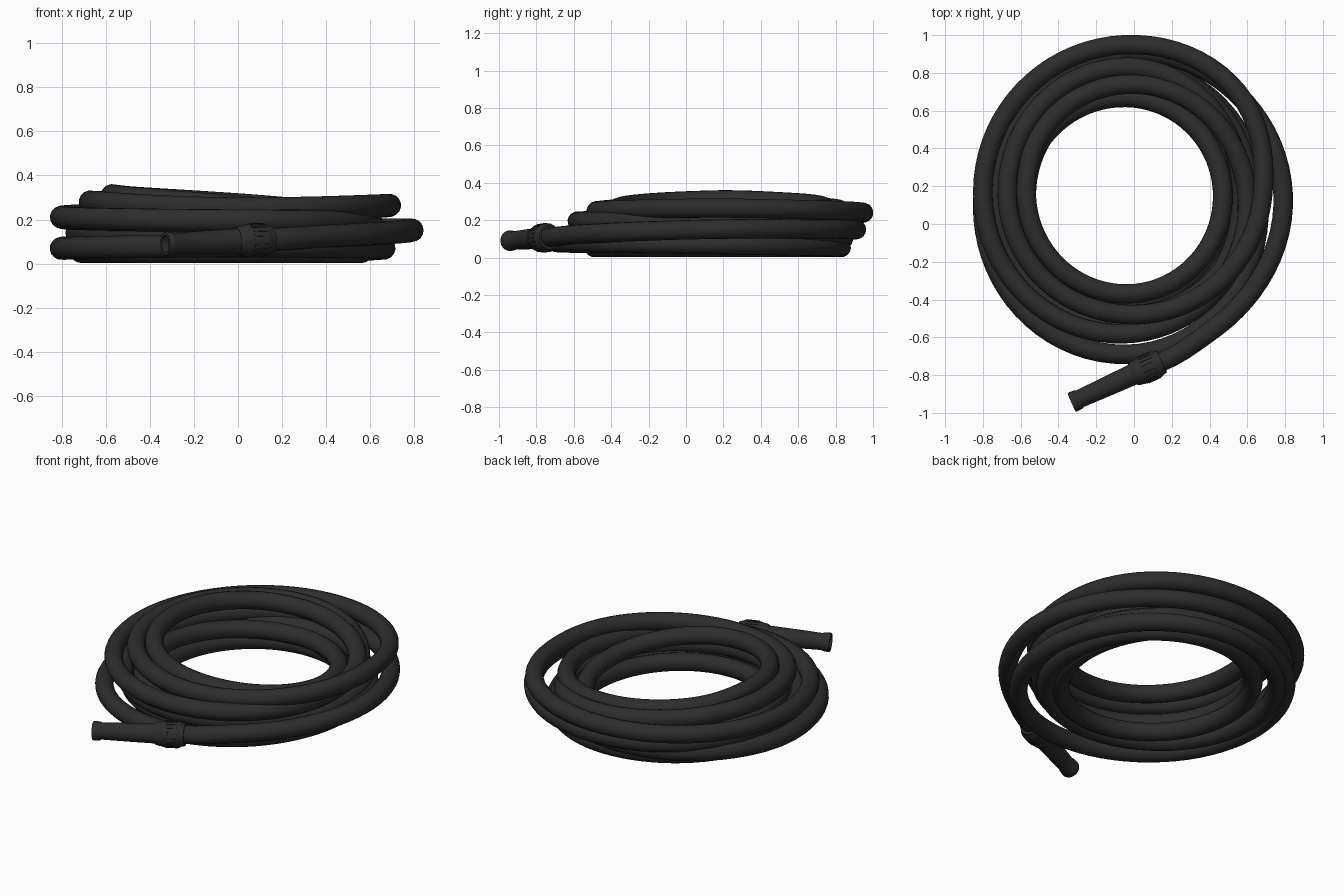
import bpy
import bmesh
import math
from mathutils import Vector, Matrix

default_cube = bpy.data.objects.get("Cube")
if default_cube:
    bpy.data.objects.remove(default_cube, do_unlink=True)

HOSE_RADIUS = 0.052
COIL_CENTRE = Vector((-0.03, 0.14, 0))
NOZZLE_START = Vector((0.13, -0.735, 0.108))
NOZZLE_TIP = Vector((-0.33, -0.945, 0.09))

rubber = bpy.data.materials.new("black rubber")
rubber.use_nodes = True
rubber_colour = (0.026, 0.026, 0.026, 1)
rubber.diffuse_color = rubber_colour
shader = rubber.node_tree.nodes["Principled BSDF"]
shader.inputs["Base Color"].default_value = rubber_colour
shader.inputs["Roughness"].default_value = 0.7


def smooth_object(obj, angle=40):
    bpy.ops.object.select_all(action='DESELECT')
    obj.select_set(True)
    bpy.context.view_layer.objects.active = obj
    bpy.ops.object.shade_smooth_by_angle(angle=math.radians(angle))


def mesh_object(name, bm, matrix):
    bmesh.ops.recalc_face_normals(bm, faces=bm.faces)
    mesh = bpy.data.meshes.new(name)
    bm.to_mesh(mesh)
    bm.free()
    mesh.materials.append(rubber)
    obj = bpy.data.objects.new(name, mesh)
    obj.matrix_world = matrix
    bpy.context.collection.objects.link(obj)
    smooth_object(obj)


def lathe(name, profile, matrix, sides=32):
    """Spin (distance, radius) pairs around the local z axis."""
    bm = bmesh.new()
    verts = [bm.verts.new((radius, 0, dist)) for dist, radius in profile]
    edges = [bm.edges.new(pair) for pair in zip(verts, verts[1:])]
    bmesh.ops.spin(bm, geom=verts + edges, cent=(0, 0, 0), axis=(0, 0, 1),
                   angle=math.tau, steps=sides)
    bmesh.ops.remove_doubles(bm, verts=bm.verts, dist=0.0001)
    mesh_object(name, bm, matrix)


def interpolate(keys, angle):
    """Hermite blend of radius and height between uneven angle keys."""
    last = len(keys) - 1
    i = max(k for k in range(last) if keys[k][0] <= angle)

    def slope(k, channel):
        a, b = keys[max(k - 1, 0)], keys[min(k + 1, last)]
        return (b[channel] - a[channel]) / (b[0] - a[0])

    a, b = keys[i], keys[i + 1]
    span = b[0] - a[0]
    t = (angle - a[0]) / span
    ease = t * t * (3 - 2 * t)
    return [a[c] + (b[c] - a[c]) * ease
            + span * t * (1 - t) * ((1 - t) * slope(i, c) - t * slope(i + 1, c))
            for c in (1, 2)]


# Coil turns: (radius, height) at the right, back, left and front of each turn
turns = [
    [(.82, .152), (.77, .15), (.70, .14), (.69, .13)],
    [(.60, .13), (.69, .25), (.64, .28), (.62, .25)],
    [(.71, .265), (.81, .24), (.77, .21), (.72, .195)],
    [(.63, .20), (.60, .27), (.54, .308), (.51, .26)],
    [(.50, .17), (.53, .13), (.57, .14), (.62, .14)],
    [(.64, .10), (.70, .10), (.77, .07), (.83, .08)],
    [(.69, .07), (.69, .055), (.68, .055), (.63, .055)],
    [(.59, .055), (.58, .055), (.54, .055), (.55, .055)],
    [(.52, .06), (.58, .10)],
]
start = NOZZLE_START - COIL_CENTRE
start_angle = math.degrees(math.atan2(start.y, start.x))
keys = [(start_angle, start.xy.length, start.z), (-58, .83, .125)]
quarters = [point for turn in turns for point in turn]
keys += [(90 * i, *point) for i, point in enumerate(quarters)]

# Extra guides where the upper turn crosses over the outer one, and near the top
keys += [(45, .795, .152), (2 * 360 + 45, .805, .255), (3 * 360 + 135, .58, .296)]
keys.sort()

# Hose: one continuous tube wound through all the turns
steps = 640
end_angle = keys[-1][0]
path = []
for step in range(steps + 1):
    angle = start_angle + (end_angle - start_angle) * step / steps
    radius, height = interpolate(keys, angle)
    turn = math.radians(angle)
    path.append(COIL_CENTRE + Vector((radius * math.cos(turn),
                                      radius * math.sin(turn), height)))
curve = bpy.data.curves.new("hose", 'CURVE')
curve.dimensions = '3D'
curve.bevel_depth = HOSE_RADIUS
curve.bevel_resolution = 6
curve.use_fill_caps = True
spline = curve.splines.new('POLY')
spline.points.add(len(path) - 1)
for point, position in zip(spline.points, path):
    point.co = (*position, 1)
curve.materials.append(rubber)
hose = bpy.data.objects.new("hose", curve)
bpy.context.collection.objects.link(hose)
bpy.ops.object.select_all(action='DESELECT')
hose.select_set(True)
bpy.context.view_layer.objects.active = hose
bpy.ops.object.convert(target='MESH')
smooth_object(bpy.context.view_layer.objects.active)

# Nozzle frame: local z runs from the hose end to the tip
axis = NOZZLE_TIP - NOZZLE_START
length = axis.length
frame = Matrix.Translation(NOZZLE_START) @ axis.to_track_quat('Z', 'Y').to_matrix().to_4x4()

# Coupling collar with rounded shoulders
lathe("coupling_collar", [
    (-.02, .05), (-.02, .064), (0, .068), (.012, .075), (.1, .075),
    (.115, .07), (.14, .066), (.15, .06), (.15, .04)], frame)

# Grip ribs around the collar
bm = bmesh.new()
rib_count = 20
for i in range(rib_count):
    place = (Matrix.Rotation(math.tau * i / rib_count, 4, 'Z')
             @ Matrix.Translation((.074, 0, .056))
             @ Matrix.Diagonal((.008, .01, .07, 1)))
    bmesh.ops.create_cube(bm, size=1, matrix=place)
mesh_object("collar_grip_ribs", bm, frame)

# Tapered nozzle with a flanged, hollow tip
lathe("nozzle", [
    (.13, .057), (.3, .053), (length - .05, .048), (length - .04, .053),
    (length - .008, .055), (length, .052), (length, .038),
    (length - .12, .034), (length - .12, 0)], frame)
